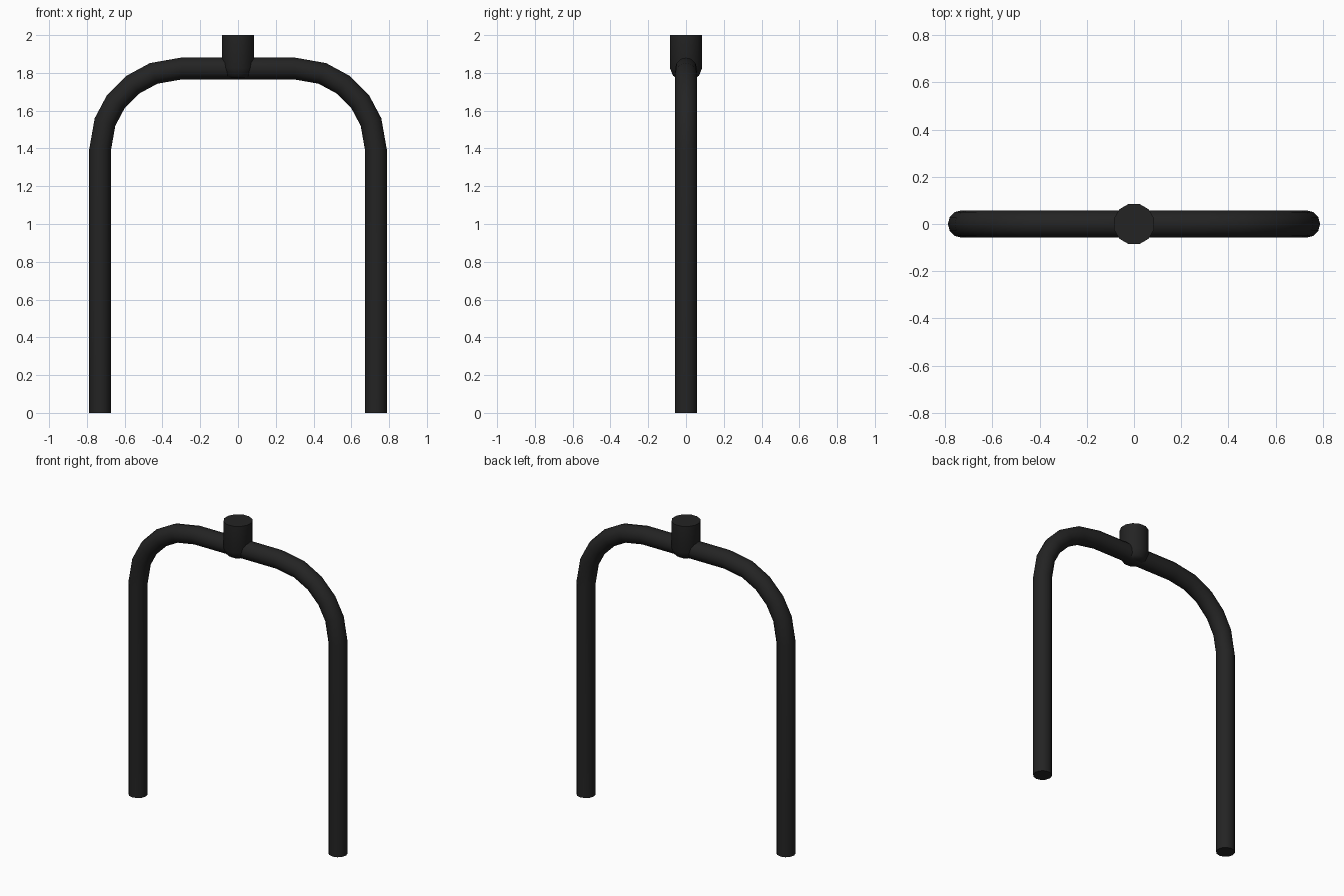
import bpy, bmesh, math
from mathutils import Vector

if "Cube" in bpy.data.objects:
    bpy.data.objects.remove(bpy.data.objects["Cube"])

mat = bpy.data.materials.new("matte black")
mat.diffuse_color = (0.017, 0.017, 0.017, 1)
mat.use_nodes = True
mat.node_tree.nodes["Principled BSDF"].inputs["Base Color"].default_value = mat.diffuse_color


def finish(name, bm):
    bmesh.ops.recalc_face_normals(bm, faces=bm.faces)
    me = bpy.data.meshes.new(name)
    bm.to_mesh(me)
    bm.free()
    me.materials.append(mat)
    ob = bpy.data.objects.new(name, me)
    bpy.context.collection.objects.link(ob)
    bpy.context.view_layer.objects.active = ob
    ob.select_set(True)
    bpy.ops.object.shade_smooth_by_angle(angle=math.radians(40))
    ob.select_set(False)


def skin(bm, rings):
    """Bridge equal rings of points and cap both ends."""
    loops = [[bm.verts.new(p) for p in r] for r in rings]
    n = len(loops[0])
    for a, b in zip(loops, loops[1:]):
        for i in range(n):
            j = (i + 1) % n
            bm.faces.new((a[i], a[j], b[j], b[i]))
    bm.faces.new(loops[0])
    bm.faces.new(loops[-1])


# Bent tube: straight legs, rounded corners, flat top
LEG_X, TOP_Z, BEND, TUBE_R, SIDES = 0.73, 1.823, 0.43, 0.058, 12
half = [(LEG_X, 0.0, 0.0)]
for deg in (0, 20, 36, 53, 70, 90):
    a = math.radians(deg)
    half.append((LEG_X - BEND + BEND * math.cos(a), TOP_Z - BEND + BEND * math.sin(a), a))
path = half + [(-x, z, math.pi - a) for x, z, a in reversed(half)]
rings = []
for x, z, a in path:
    out = Vector((math.cos(a), 0, math.sin(a)))
    rings.append([Vector((x, 0, z)) + out * TUBE_R * math.cos(t) + Vector((0, TUBE_R * math.sin(t), 0))
                  for t in (2 * math.pi * i / SIDES for i in range(SIDES))])
bm = bmesh.new()
skin(bm, rings)
finish("bent_tube_frame", bm)

# Short socket on top, with a rounded lower end wrapping the tube
profile = [(0.050, 1.772), (0.072, 1.786), (0.088, 1.825), (0.088, 2.0)]
bm = bmesh.new()
skin(bm, [[(r * math.cos(t), r * math.sin(t), z)
           for t in (2 * math.pi * (i + 0.5) / 12 for i in range(12))] for r, z in profile])
finish("top_socket", bm)
